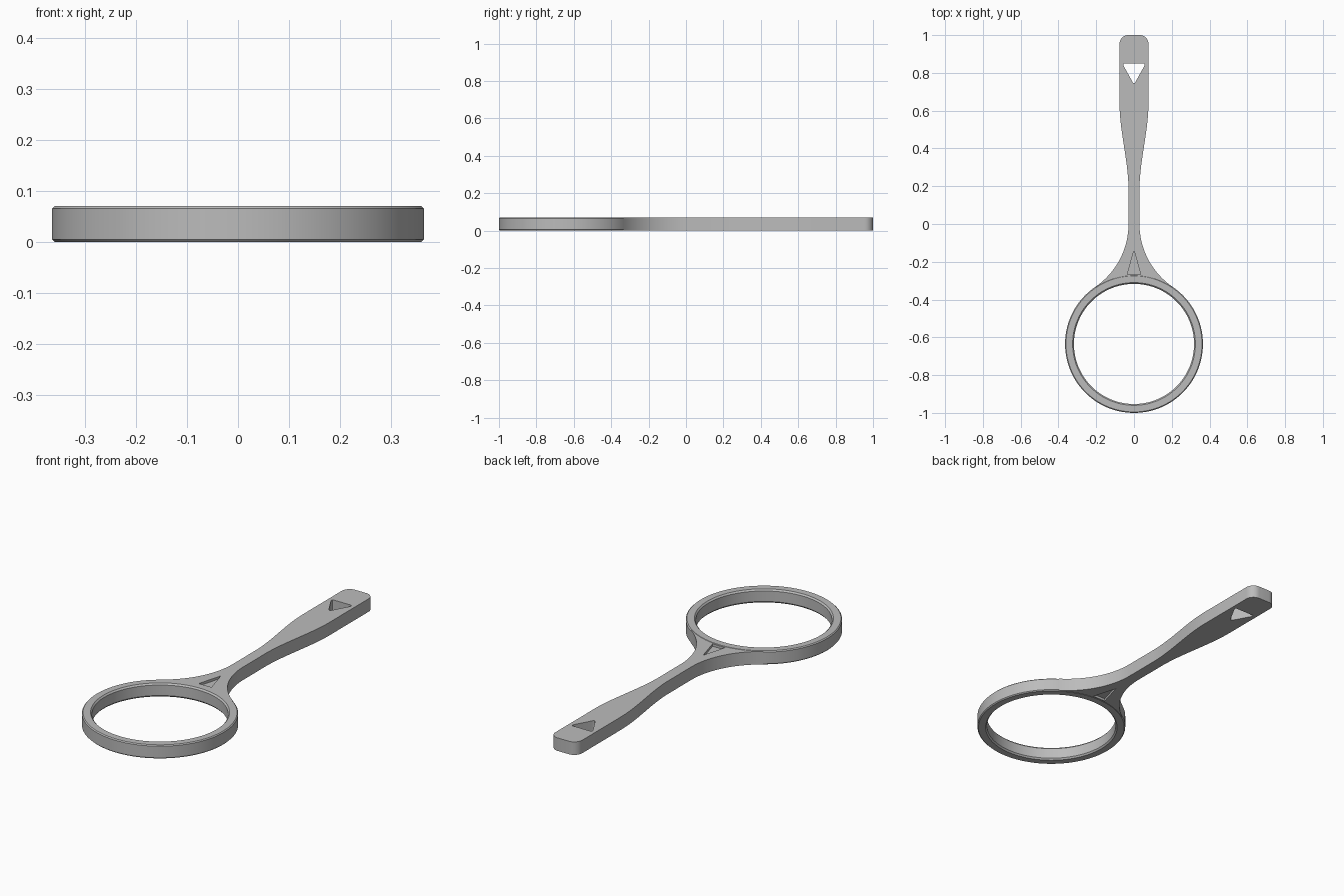
import bpy, bmesh
from math import sin, cos, pi, atan2, hypot, sqrt, radians
from mathutils import Vector

cube = bpy.data.objects.get("Cube")
if cube:
    bpy.data.objects.remove(cube, do_unlink=True)

HEIGHT = 0.07
RING_Y, RING_R, HOLE_R = -0.635, 0.365, 0.318
NECK, GRIP, INSET = 0.029, 0.0765, 0.0015

grey = bpy.data.materials.new("plain grey")
grey.use_nodes = True
grey.diffuse_color = (0.5, 0.5, 0.5, 1)
grey.node_tree.nodes["Principled BSDF"].inputs["Base Color"].default_value = (0.5, 0.5, 0.5, 1)


def make_object(name, bm):
    bmesh.ops.recalc_face_normals(bm, faces=bm.faces[:])
    mesh = bpy.data.meshes.new(name)
    bm.to_mesh(mesh)
    bm.free()
    mesh.materials.append(grey)
    ob = bpy.data.objects.new(name, mesh)
    bpy.context.collection.objects.link(ob)
    return ob


def prism(name, outline, z0, z1):
    """Extrude a flat outline between two heights."""
    bm = bmesh.new()
    face = bm.faces.new([bm.verts.new((x, y, z0)) for x, y in outline])
    ext = bmesh.ops.extrude_face_region(bm, geom=[face])
    verts = [g for g in ext["geom"] if isinstance(g, bmesh.types.BMVert)]
    bmesh.ops.translate(bm, verts=verts, vec=(0, 0, z1 - z0))
    return make_object(name, bm)


def arc(cx, cy, r, a0, a1, n):
    return [(cx + r * cos(a0 + (a1 - a0) * i / n), cy + r * sin(a0 + (a1 - a0) * i / n))
            for i in range(n + 1)]


def rounded(points, r, n=5):
    """Round each corner with a quadratic curve."""
    out = []
    for i, p in enumerate(points):
        p = Vector(p)
        a = p + (Vector(points[i - 1]) - p).normalized() * r
        b = p + (Vector(points[(i + 1) % len(points)]) - p).normalized() * r
        for k in range(n + 1):
            t = k / n
            out.append(tuple(a * (1 - t) ** 2 + p * 2 * t * (1 - t) + b * t * t))
    return out


def smooth(ob):
    bpy.ops.object.select_all(action="DESELECT")
    bpy.context.view_layer.objects.active = ob
    ob.select_set(True)
    bpy.ops.object.shade_smooth_by_angle(angle=radians(30))


# Ring: chamfered section turned about its centre
section = [(HOLE_R, 0.008), (HOLE_R + 0.007, 0), (RING_R - 0.005, 0), (RING_R, 0.005),
           (RING_R, HEIGHT - 0.005), (RING_R - 0.005, HEIGHT),
           (HOLE_R + 0.007, HEIGHT), (HOLE_R, HEIGHT - 0.008)]
bm = bmesh.new()
SEG = 128
loops = [[bm.verts.new((r * cos(2 * pi * i / SEG), RING_Y + r * sin(2 * pi * i / SEG), z))
          for r, z in section] for i in range(SEG)]
for i in range(SEG):
    a, b = loops[i], loops[(i + 1) % SEG]
    for j in range(len(section)):
        k = (j + 1) % len(section)
        bm.faces.new((a[j], b[j], b[k], a[k]))
ring = make_object("ring", bm)

# Handle: fillet tangent to the ring, slim neck, swelling grip, rounded end
d = -RING_Y
fillet = (d * d + NECK ** 2 - RING_R ** 2) / (2 * (RING_R - NECK))
cx = NECK + fillet
touch = atan2(RING_Y, -cx)
if touch < 0:
    touch += 2 * pi
half = arc(cx, 0, fillet, touch, pi, 24)
for i in range(25):
    t = i / 24
    half.append((NECK + (GRIP - NECK) * t * t * (3 - 2 * t), 0.18 + 0.46 * t))
half += arc(GRIP - 0.045, 0.955, 0.045, 0, pi / 2, 10)
ring_angle = atan2(d, cx)
inside = arc(0, RING_Y, 0.342, pi - ring_angle, ring_angle, 24)
outline = half + [(-x, y) for x, y in reversed(half)] + inside
handle = prism("handle", outline, INSET, HEIGHT - INSET)

# Hanging hole and the shallow neck recess on both sides
hole = rounded([(-0.062, 0.85), (0, 0.738), (0.062, 0.85)], 0.016)
mark = [(-0.036, -0.268), (0.036, -0.268), (0, -0.14)]
cutters = [prism("hanging_hole_cutter", hole, -0.1, 0.2),
           prism("top_recess_cutter", mark, HEIGHT - 0.014, 0.2),
           prism("bottom_recess_cutter", mark, -0.1, 0.014)]
bpy.context.view_layer.objects.active = handle
for cutter in cutters:
    cutter.hide_render = True
    mod = handle.modifiers.new("cut", "BOOLEAN")
    mod.operation = "DIFFERENCE"
    mod.solver = "EXACT"
    mod.object = cutter
    bpy.ops.object.modifier_apply(modifier=mod.name)
    bpy.data.objects.remove(cutter, do_unlink=True)

for ob in (ring, handle):
    smooth(ob)
